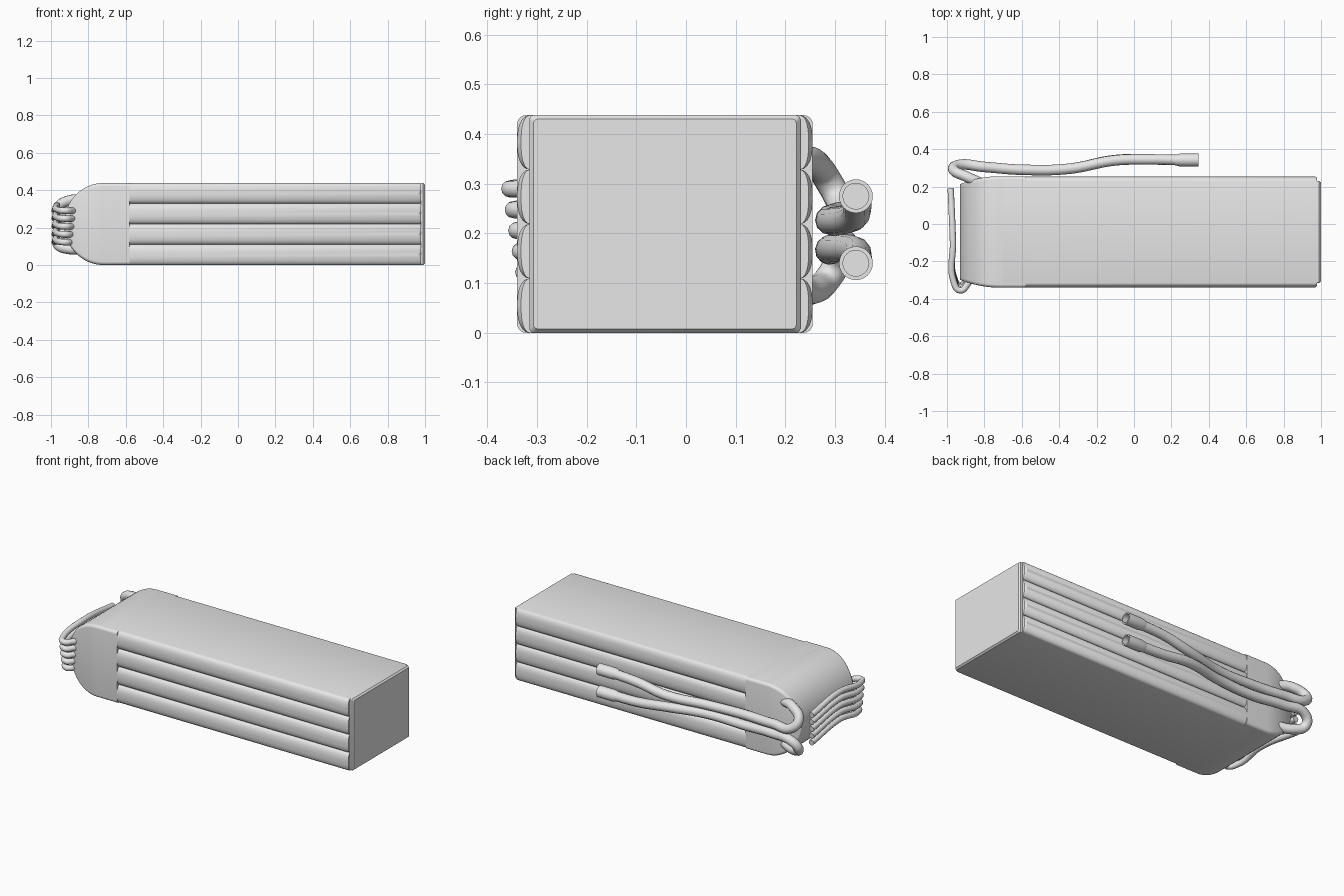
import bpy, bmesh, math
from mathutils import Vector

if "Cube" in bpy.data.objects:
    bpy.data.objects.remove(bpy.data.objects["Cube"])

grey = bpy.data.materials.new("light grey")
grey.use_nodes = True
colour = (0.8, 0.8, 0.8, 1)
grey.diffuse_color = colour
grey.node_tree.nodes["Principled BSDF"].inputs["Base Color"].default_value = colour

HEIGHT, CELLS = 0.438, 4
FRONT, BACK = -0.34, 0.255      # outer sides of the cells
BULGE = 0.025


def finish(obj, angle=35):
    obj.data.materials.append(grey)
    bpy.ops.object.select_all(action='DESELECT')
    obj.select_set(True)
    bpy.context.view_layer.objects.active = obj
    bpy.ops.object.shade_smooth_by_angle(angle=math.radians(angle))
    return obj


def loft(name, rings, closed_ends=True, angle=35):
    """Skin a list of equal-length point rings."""
    bm = bmesh.new()
    rows = [[bm.verts.new(p) for p in ring] for ring in rings]
    n = len(rows[0])
    for a, b in zip(rows, rows[1:]):
        for i in range(n):
            j = (i + 1) % n
            bm.faces.new((a[i], a[j], b[j], b[i]))
    if closed_ends:
        bm.faces.new(rows[0])
        bm.faces.new(rows[-1])
    bmesh.ops.recalc_face_normals(bm, faces=bm.faces)
    mesh = bpy.data.meshes.new(name)
    bm.to_mesh(mesh)
    bm.free()
    obj = bpy.data.objects.new(name, mesh)
    bpy.context.collection.objects.link(obj)
    return finish(obj, angle)


def rounded_section(x, y0, y1, z0, z1, r, steps=5):
    """Rounded rectangle in the yz plane."""
    r = min(r, (z1 - z0) / 2.1)
    corners = [(y1 - r, z1 - r), (y0 + r, z1 - r), (y0 + r, z0 + r), (y1 - r, z0 + r)]
    ring = []
    for k, (cy, cz) in enumerate(corners):
        for s in range(steps + 1):
            a = math.pi / 2 * (k + s / steps)
            ring.append((x, cy + r * math.cos(a), cz + r * math.sin(a)))
    return ring


def tube(name, points, radius):
    """Smooth round cable through the given points."""
    curve = bpy.data.curves.new(name, 'CURVE')
    curve.dimensions = '3D'
    curve.bevel_depth = radius
    curve.bevel_resolution = 4
    curve.resolution_u = 10
    curve.use_fill_caps = True
    spline = curve.splines.new('BEZIER')
    spline.bezier_points.add(len(points) - 1)
    for bp, p in zip(spline.bezier_points, points):
        bp.co = Vector(p)
        bp.handle_left_type = bp.handle_right_type = 'AUTO'
    obj = bpy.data.objects.new(name, curve)
    bpy.context.collection.objects.link(obj)
    bpy.ops.object.select_all(action='DESELECT')
    obj.select_set(True)
    bpy.context.view_layer.objects.active = obj
    bpy.ops.object.convert(target='MESH')
    return finish(bpy.context.object, 50)


# Stacked cells: one scalloped cross-section pulled along x
def scallop_section(x, inset):
    pitch, steps = HEIGHT / CELLS, 12
    depth = BULGE - inset
    side = []
    for c in range(CELLS):
        for s in range(steps):
            u = -math.cos(math.pi * s / steps)
            side.append((pitch * (c + (u + 1) / 2), depth * math.sqrt(1 - abs(u) ** 2.6)))
    side.append((HEIGHT, 0))
    front = [(x, FRONT + BULGE - d, z) for z, d in side]
    back = [(x, BACK - BULGE + d, z) for z, d in reversed(side)]
    return front + back


loft("cell_stack", [scallop_section(-0.7, 0), scallop_section(0.967, 0),
                    scallop_section(0.978, 0.008)])

# Plain end panel
loft("end_panel", [rounded_section(0.95, FRONT + BULGE, BACK - BULGE, 0, HEIGHT, 0.008),
                   rounded_section(0.99, FRONT + BULGE, BACK - BULGE, 0, HEIGHT, 0.008),
                   rounded_section(1.0, FRONT + 0.033, BACK - 0.033, 0.008, HEIGHT - 0.008, 0.008)])

# Wrapped nose: half-round in side profile, tapering slightly in plan
rings = [rounded_section(-0.58, FRONT, BACK, 0, HEIGHT, 0.018)]
for i in range(17):
    t = math.radians(89) * i / 16
    taper = 0.042 * math.sin(t) ** 2
    half = HEIGHT / 2 * math.cos(t)
    rings.append(rounded_section(-0.72 - 0.21 * math.sin(t), FRONT + taper, BACK - taper,
                                 HEIGHT / 2 - half, HEIGHT / 2 + half, 0.018))
loft("nose_wrap", rings)

# Main leads, leaving the back of the nose and doubling back along the pack
upper = [(-0.82, 0.22, 0.345), (-0.90, 0.255, 0.345), (-0.965, 0.29, 0.30),
         (-0.94, 0.315, 0.25), (-0.8, 0.305, 0.235), (-0.6, 0.29, 0.23),
         (-0.35, 0.295, 0.225), (-0.1, 0.34, 0.235), (0.08, 0.345, 0.265), (0.25, 0.342, 0.275)]
lower = [(-0.82, 0.22, 0.09), (-0.90, 0.255, 0.085), (-0.965, 0.29, 0.115),
         (-0.94, 0.315, 0.165), (-0.8, 0.305, 0.175), (-0.6, 0.29, 0.165),
         (-0.35, 0.295, 0.17), (-0.1, 0.342, 0.165), (0.08, 0.345, 0.145), (0.25, 0.342, 0.14)]
socket = [(0.215, 0.027), (0.245, 0.034), (0.345, 0.034), (0.345, 0.026), (0.3, 0.026)]
for label, path in (("upper", upper), ("lower", lower)):
    tube(label + "_lead", path, 0.028)
    _, cy, cz = path[-1]
    loft(label + "_socket", [[(x, cy + r * math.cos(a), cz + r * math.sin(a))
                              for a in (math.tau * k / 24 for k in range(24))]
                             for x, r in socket])

# Thin sensing wires looping round the front corner and across the nose
for i in range(5):
    z = 0.29 - 0.042 * i
    tip = -0.355 + 0.007 * i
    tube(f"thin_wire_{i + 1}",
         [(-0.86, -0.27, z), (-0.885, tip + 0.04, z), (-0.93, tip, z),
          (-0.965, tip + 0.05, z + 0.005), (-0.968, -0.1, z + 0.03), (-0.98, 0.19, z)], 0.017)
